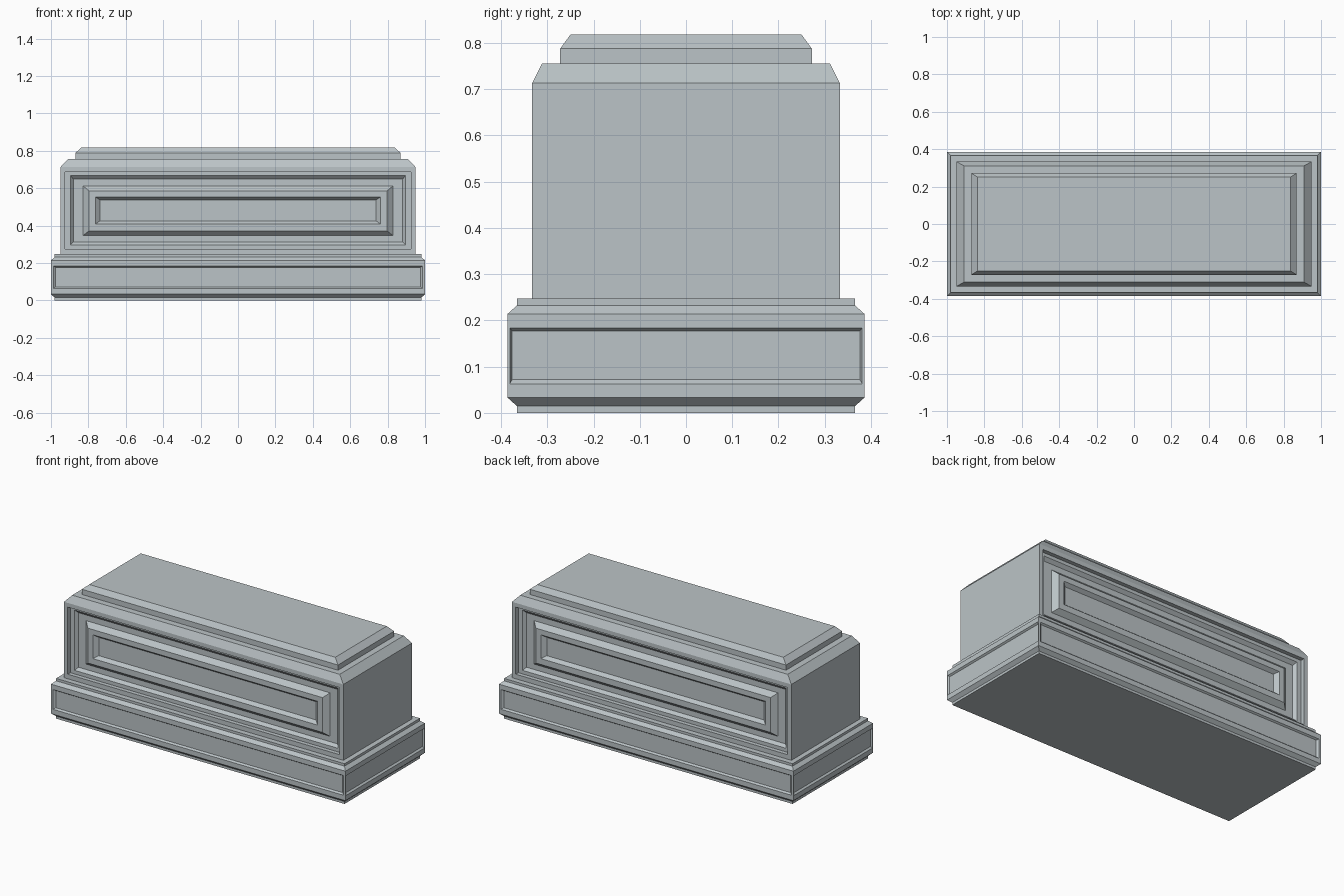
import bpy, bmesh
from mathutils import Vector

if "Cube" in bpy.data.objects:
    bpy.data.objects.remove(bpy.data.objects["Cube"])

stone = bpy.data.materials.new("blue grey stone")
stone.diffuse_color = (0.50, 0.55, 0.57, 1)
stone.use_nodes = True
stone.node_tree.nodes["Principled BSDF"].inputs["Base Color"].default_value = stone.diffuse_color

# the four walls: outward normal and sideways direction, in ring order
SIDES = [(Vector((0, -1, 0)), Vector((1, 0, 0))),
         (Vector((1, 0, 0)), Vector((0, 1, 0))),
         (Vector((0, 1, 0)), Vector((-1, 0, 0))),
         (Vector((-1, 0, 0)), Vector((0, -1, 0)))]


def bridge(bm, a, b, skip=()):
    for i in range(4):
        if i not in skip:
            j = (i + 1) % 4
            bm.faces.new((a[i], a[j], b[j], b[i]))


def block(name, rings, panel_row=None, panels=None):
    """Stack of rectangles (half x, half y, z); panels are nested wall
    rectangles (half width, z low, z high, depth) keyed by side index."""
    panels = panels or {}
    bm = bmesh.new()
    loops = [[bm.verts.new(p) for p in
              ((-x, -y, z), (x, -y, z), (x, y, z), (-x, y, z))]
             for x, y, z in rings]
    for r in range(len(loops) - 1):
        bridge(bm, loops[r], loops[r + 1], panels if r == panel_row else ())
    bm.faces.new(loops[0][::-1])
    bm.faces.new(loops[-1])
    # moulded panels set into the chosen walls
    for s, steps in panels.items():
        n, u = SIDES[s]
        low, high = loops[panel_row], loops[panel_row + 1]
        t = (s + 1) % 4
        outer = [low[s], low[t], high[t], high[s]]
        dist = low[s].co.dot(n)
        for w, z0, z1, depth in steps:
            inner = [bm.verts.new(n * (dist - depth) + u * a + Vector((0, 0, z)))
                     for a, z in ((-w, z0), (w, z0), (w, z1), (-w, z1))]
            bridge(bm, outer, inner)
            outer = inner
        bm.faces.new(outer)
    bmesh.ops.recalc_face_normals(bm, faces=bm.faces)
    me = bpy.data.meshes.new(name)
    bm.to_mesh(me)
    bm.free()
    me.materials.append(stone)
    ob = bpy.data.objects.new(name, me)
    bpy.context.collection.objects.link(ob)
    return ob


# plinth with a shallow sunk panel on each side
long_sunk = [(0.987, 0.063, 0.184, 0), (0.975, 0.072, 0.177, 0.01)]
short_sunk = [(0.381, 0.063, 0.184, 0), (0.376, 0.072, 0.177, 0.01)]
block("plinth",
      [(0.98, 0.366, 0), (0.98, 0.366, 0.015), (1.0, 0.386, 0.033),
       (1.0, 0.386, 0.214), (0.98, 0.366, 0.232), (0.98, 0.366, 0.247)],
      2, {0: long_sunk, 1: short_sunk, 2: long_sunk, 3: short_sunk})

# body with layered panels on the front and back
moulding = [(0.924, 0.275, 0.687, 0), (0.924, 0.275, 0.687, 0.025),
            (0.896, 0.297, 0.667, 0.025), (0.880, 0.313, 0.648, 0.043),
            (0.829, 0.346, 0.613, 0.043), (0.797, 0.372, 0.586, 0.015),
            (0.763, 0.408, 0.554, 0.015), (0.738, 0.425, 0.537, 0.036)]
block("body",
      [(0.949, 0.333, 0.24), (0.949, 0.333, 0.713), (0.909, 0.311, 0.756)],
      0, {0: moulding, 2: moulding})

# bevelled cap slab
block("cap",
      [(0.87, 0.272, 0.75), (0.87, 0.272, 0.788), (0.836, 0.25, 0.818)])
